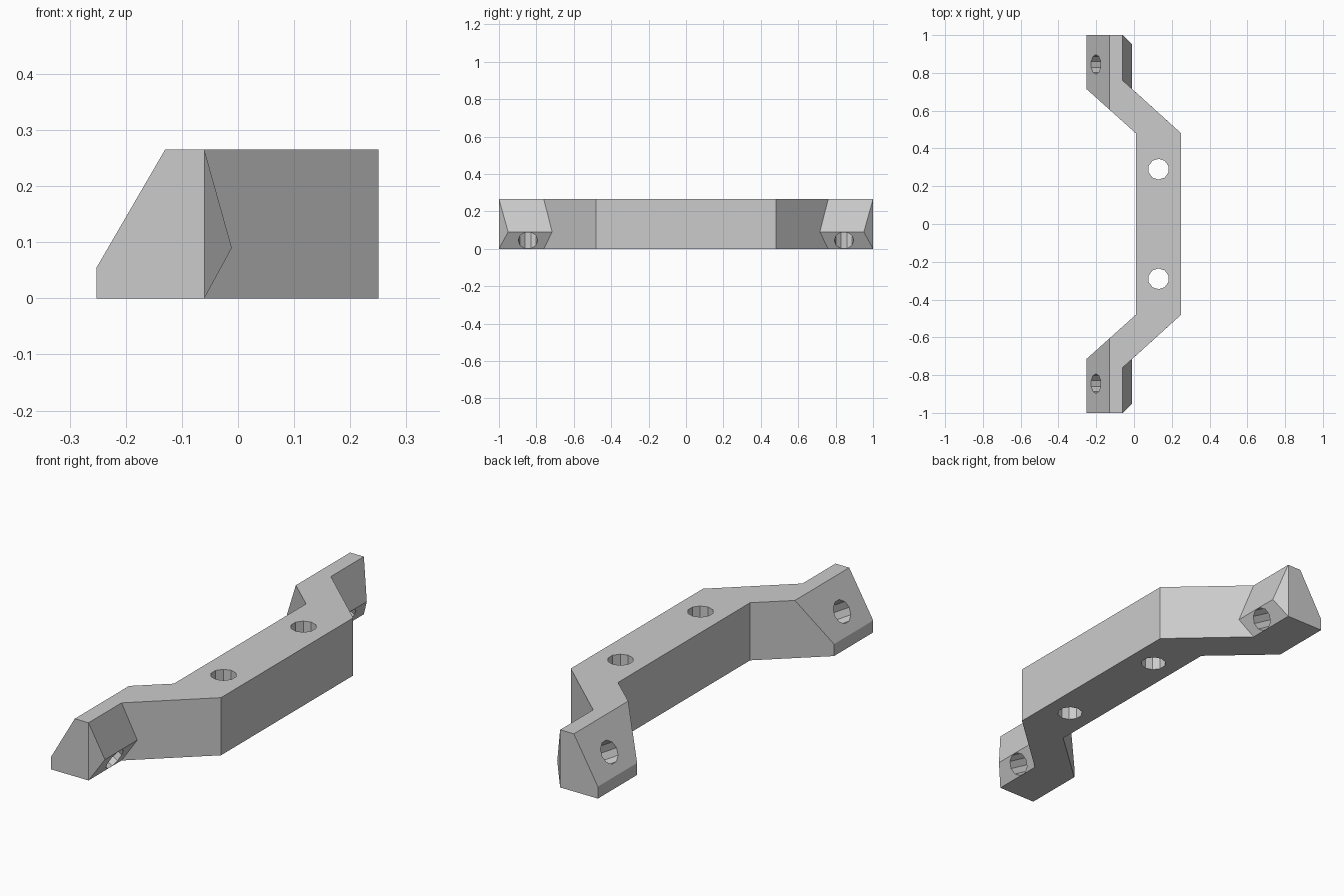
import bpy, bmesh, math
from mathutils import Vector

if "Cube" in bpy.data.objects:
    bpy.data.objects.remove(bpy.data.objects["Cube"], do_unlink=True)

HEIGHT = 0.265
SIDES = 10

grey = bpy.data.materials.new("light_grey")
grey.use_nodes = True
colour = (0.6, 0.6, 0.6, 1)
grey.diffuse_color = colour
grey.node_tree.nodes["Principled BSDF"].inputs["Base Color"].default_value = colour


def make_object(name, bm):
    bmesh.ops.recalc_face_normals(bm, faces=bm.faces)
    mesh = bpy.data.meshes.new(name)
    bm.to_mesh(mesh)
    bm.free()
    mesh.materials.append(grey)
    obj = bpy.data.objects.new(name, mesh)
    bpy.context.collection.objects.link(obj)
    return obj


# Plan outline of one half, mirrored in y
outer = [(0.25, 0.48), (-0.06, 0.76), (-0.06, 1.0)]
inner = [(-0.252, 1.0), (-0.252, 0.715), (0.01, 0.48)]
half = outer + inner
plan = half + [(x, -y) for x, y in reversed(half)]
n = len(plan)

bm = bmesh.new()
low = [bm.verts.new((x, y, 0)) for x, y in plan]
top = [bm.verts.new((x, y, HEIGHT)) for x, y in plan]
bm.faces.new(low)
bm.faces.new(top)

# Walls, with a tapered ridge on the outer side of each foot
ridge = {}
for s in (1, -1):
    ridge[s] = [bm.verts.new((-0.011, s * y, 0.09)) for y in (0.716, 0.951)]
for i in range(n):
    j = (i + 1) % n
    a, b, c, d = low[i], low[j], top[j], top[i]
    s = 1 if a.co.y + b.co.y > 0 else -1
    k = min(i, n - 2 - i) if i < n - 1 else -1
    near, far = ridge[s]
    if k == 0:          # diagonal wall meets the ridge
        bm.faces.new((a, b, near, c, d) if s > 0 else (a, b, c, d, near))
    elif k == 1:        # upper and lower slopes, tapered end
        first, last = (near, far) if s > 0 else (far, near)
        bm.faces.new((a, b, last, first))
        bm.faces.new((first, last, c, d))
        end = (b, c, far) if s > 0 else (a, d, far)
        bm.faces.new(end)
    else:
        bm.faces.new((a, b, c, d))

# Sloping mounting face cut across both feet
bmesh.ops.recalc_face_normals(bm, faces=bm.faces)
slope = Vector((-0.21, 0, 0.122)).normalized()
cut = bmesh.ops.bisect_plane(
    bm, geom=bm.verts[:] + bm.edges[:] + bm.faces[:],
    plane_co=(-0.252, 0, 0.055), plane_no=slope, clear_outer=True)
bmesh.ops.holes_fill(bm, edges=[e for e in bm.edges if e.is_boundary], sides=0)
bracket = make_object("bracket", bm)


# Bolt holes: two upright in the bar, one tilted through each foot
def drill(name, centre, axis, radius):
    cutter_bm = bmesh.new()
    bmesh.ops.create_cone(cutter_bm, cap_ends=True, segments=SIDES,
                          radius1=radius, radius2=radius, depth=0.8)
    cutter = make_object(name, cutter_bm)
    cutter.location = centre
    cutter.rotation_euler = (0, math.atan2(axis.x, axis.z), 0)
    cutter.hide_render = True
    bpy.context.view_layer.update()
    mod = bracket.modifiers.new(name, "BOOLEAN")
    mod.operation = "DIFFERENCE"
    mod.solver = "EXACT"
    mod.object = cutter
    bpy.context.view_layer.objects.active = bracket
    bpy.ops.object.modifier_apply(modifier=mod.name)
    bpy.data.objects.remove(cutter, do_unlink=True)


for s in (1, -1):
    drill("bar_hole", (0.13, s * 0.29, 0.13), Vector((0, 0, 1)), 0.055)
    drill("foot_hole", (-0.205, s * 0.845, 0.143), slope, 0.052)
